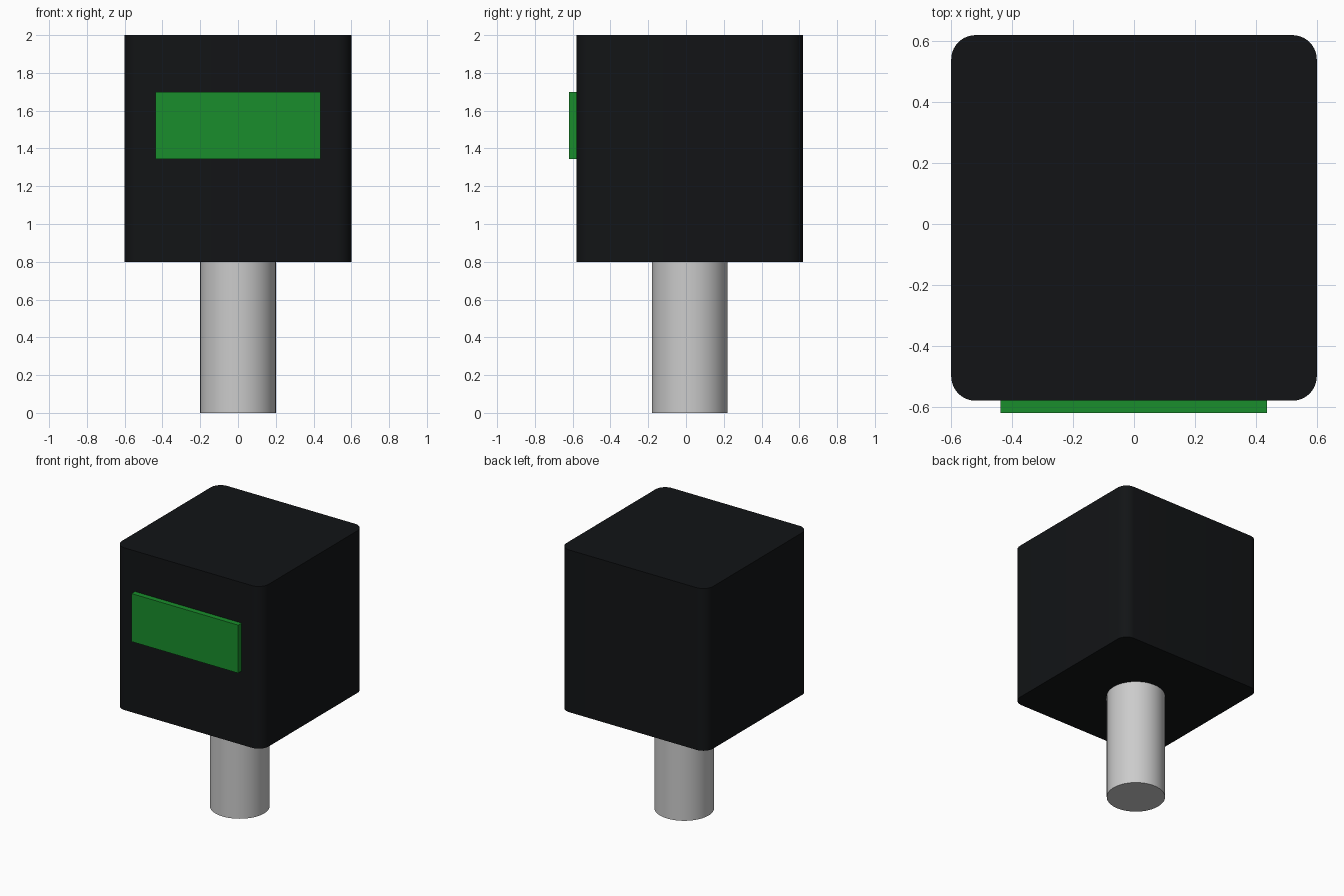
import bpy, bmesh

if "Cube" in bpy.data.objects:
    bpy.data.objects.remove(bpy.data.objects["Cube"])


def finish(bm, name, color=None):
    me = bpy.data.meshes.new(name)
    bm.to_mesh(me)
    bm.free()
    ob = bpy.data.objects.new(name, me)
    bpy.context.collection.objects.link(ob)
    if color:
        mat = bpy.data.materials.new(name + "_material")
        mat.diffuse_color = color
        mat.use_nodes = True
        mat.node_tree.nodes["Principled BSDF"].inputs["Base Color"].default_value = mat.diffuse_color
        me.materials.append(mat)
    bpy.ops.object.select_all(action='DESELECT')
    ob.select_set(True)
    bpy.context.view_layer.objects.active = ob
    bpy.ops.object.shade_smooth_by_angle(angle=0.6)
    return ob


def box(x0, x1, y0, y1, z0, z1):
    bm = bmesh.new()
    bmesh.ops.create_cube(bm, size=1)
    for v in bm.verts:
        v.co = ((x0 + x1) / 2 + v.co.x * (x1 - x0),
                (y0 + y1) / 2 + v.co.y * (y1 - y0),
                (z0 + z1) / 2 + v.co.z * (z1 - z0))
    return bm


CY = 0.02  # the head and post sit slightly back from the panel

# head: cube with rounded vertical edges only
bm = box(-0.6, 0.6, CY - 0.6, CY + 0.6, 0.8, 2.0)
upright = [e for e in bm.edges if abs(e.verts[0].co.z - e.verts[1].co.z) > 0.5]
bmesh.ops.bevel(bm, geom=upright, offset=0.08, segments=10, profile=0.5, affect='EDGES')
finish(bm, "head", (0.006, 0.007, 0.008, 1))

# visor panel on the front face
finish(box(-0.438, 0.436, CY - 0.64, CY - 0.6, 1.345, 1.7), "visor_panel", (0.01, 0.27, 0.025, 1))

# post under the head
bm = bmesh.new()
bmesh.ops.create_cone(bm, cap_ends=True, segments=64, radius1=0.2, radius2=0.2, depth=0.8)
bmesh.ops.translate(bm, verts=bm.verts, vec=(0, CY, 0.4))
finish(bm, "post")
